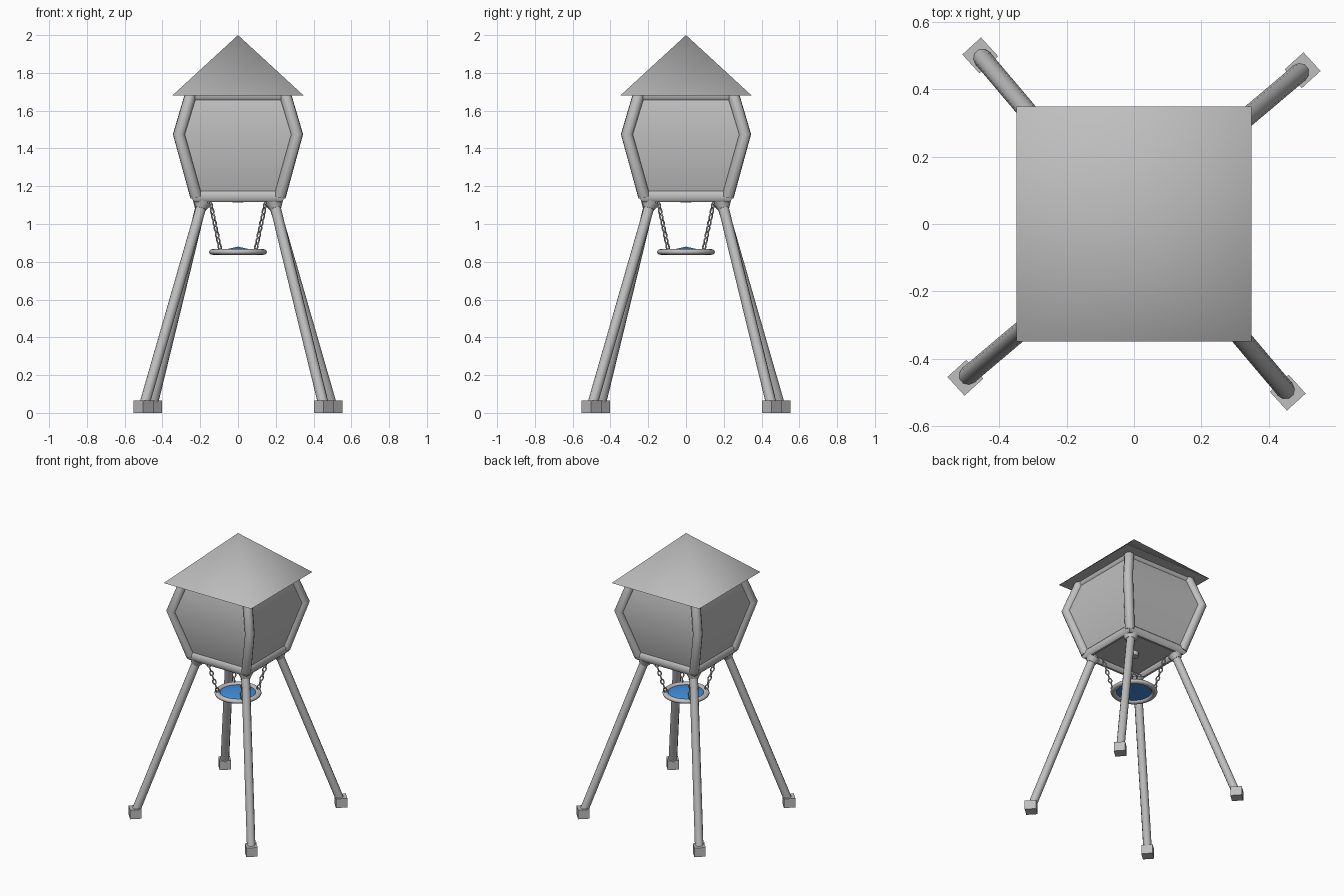
import bpy, bmesh, math
from mathutils import Vector, Matrix

if "Cube" in bpy.data.objects:
    bpy.data.objects.remove(bpy.data.objects["Cube"])


def material(name, rgb):
    m = bpy.data.materials.new(name)
    m.diffuse_color = (*rgb, 1)
    m.use_nodes = True
    m.node_tree.nodes["Principled BSDF"].inputs["Base Color"].default_value = m.diffuse_color
    return m


GRAY = material("plain gray", (0.52, 0.52, 0.52))
BLUE = material("blue", (0.055, 0.27, 0.72))


def finish(ob, name, mat=GRAY, angle=40):
    ob.name = name
    ob.data.materials.clear()
    ob.data.materials.append(mat)
    bpy.ops.object.select_all(action='DESELECT')
    ob.select_set(True)
    bpy.context.view_layer.objects.active = ob
    bpy.ops.object.shade_smooth_by_angle(angle=math.radians(angle))
    return ob


def from_bmesh(bm, name, mat=GRAY, angle=40):
    bmesh.ops.recalc_face_normals(bm, faces=bm.faces)
    me = bpy.data.meshes.new(name)
    bm.to_mesh(me)
    bm.free()
    ob = bpy.data.objects.new(name, me)
    bpy.context.collection.objects.link(ob)
    return finish(ob, name, mat, angle)


def tube(points, radius, name, closed=False):
    cu = bpy.data.curves.new(name, 'CURVE')
    cu.dimensions = '3D'
    cu.bevel_depth = radius
    cu.bevel_resolution = 3
    cu.use_fill_caps = True
    sp = cu.splines.new('POLY')
    sp.points.add(len(points) - 1)
    for p, co in zip(sp.points, points):
        p.co = (*co, 1)
    sp.use_cyclic_u = closed
    tmp = bpy.data.objects.new(name, cu)
    bpy.context.collection.objects.link(tmp)
    bpy.context.view_layer.update()
    me = bpy.data.meshes.new_from_object(
        tmp.evaluated_get(bpy.context.evaluated_depsgraph_get()))
    bpy.data.objects.remove(tmp)
    ob = bpy.data.objects.new(name, me)
    bpy.context.collection.objects.link(ob)
    return finish(ob, name)


def square(h, z):
    return [(-h, -h, z), (h, -h, z), (h, h, z), (-h, h, z)]


def loft(sections, name, angle):
    bm = bmesh.new()
    rings = [[bm.verts.new(c) for c in square(h, z)] for h, z in sections]
    for a, b in zip(rings, rings[1:]):
        for i in range(4):
            j = (i + 1) % 4
            bm.faces.new((a[i], a[j], b[j], b[i]))
    bm.faces.new(rings[0])
    if sections[-1][0] > 0:
        bm.faces.new(rings[-1])
    bmesh.ops.remove_doubles(bm, verts=bm.verts, dist=1e-5)
    return from_bmesh(bm, name, GRAY, angle)


# cabin: panelled body inside a rounded frame
PROFILE = [(0.222, 1.146), (0.313, 1.475), (0.250, 1.685)]
loft(PROFILE, "cabin_panels", 60)
tube(square(*PROFILE[0]), 0.032, "bottom_rail", True)
tube(square(*PROFILE[2]), 0.032, "top_rail", True)
for k in range(4):
    sx, sy, _ = square(1, 0)[k]
    tube([(sx * h, sy * h, z) for h, z in PROFILE], 0.032, f"corner_post_{k + 1}")

# pyramid roof, softly shaded
loft([(0.348, 1.68), (0, 2.0)], "roof", 89)

# outlet under the cabin floor
tube([(0, 0, 1.15), (0, 0, 1.115)], 0.03, "floor_outlet")

# legs with collars and square feet, repeated around the centre
for k in range(4):
    rot = Matrix.Rotation(k * math.pi / 2, 3, 'Z')
    top = rot @ Vector((0.183, 0.188, 1.13))
    foot = rot @ Vector((0.50, 0.456, 0.03))
    d = (foot - top).normalized()
    tube([top, foot], 0.028, f"leg_{k + 1}")
    bm = bmesh.new()
    c = top + d * 0.035
    bmesh.ops.create_cone(bm, cap_ends=True, segments=16, radius1=0.048, radius2=0.03,
                          depth=0.035, matrix=Matrix.Translation(c)
                          @ d.to_track_quat('Z', 'Y').to_matrix().to_4x4())
    from_bmesh(bm, f"leg_collar_{k + 1}")
    bm = bmesh.new()
    a = math.atan2(foot.y, foot.x)
    bmesh.ops.create_cube(bm, size=1, matrix=Matrix.Translation((foot.x, foot.y, 0.0325))
                          @ Matrix.Rotation(a, 4, 'Z')
                          @ Matrix.Diagonal((0.075, 0.075, 0.065, 1)))
    from_bmesh(bm, f"foot_{k + 1}")

# hanging tray: rim and blue shallow cone
bpy.ops.mesh.primitive_torus_add(major_segments=40, minor_segments=12,
                                 major_radius=0.134, minor_radius=0.019,
                                 location=(0, 0, 0.852))
rim = bpy.context.object
rim.scale.z = 0.8
finish(rim, "tray_rim")
bm = bmesh.new()
bmesh.ops.create_cone(bm, cap_ends=True, segments=40, radius1=0.128, radius2=0.0,
                      depth=0.028, matrix=Matrix.Translation((0, 0, 0.866)))
from_bmesh(bm, "tray_dish", BLUE)

# four chains of alternating oval links
LINKS = 8
for k in range(4):
    sx, sy, _ = square(1, 0)[k]
    a = Vector((sx * 0.147, sy * 0.147, 1.115))
    b = Vector((sx * 0.094, sy * 0.094, 0.865))
    step = (b - a) / LINKS
    q = step.to_track_quat('X', 'Z').to_matrix().to_4x4()
    bm = bmesh.new()
    for i in range(LINKS):
        mat = (Matrix.Translation(a + step * (i + 0.5)) @ q
               @ Matrix.Rotation(i * math.pi / 2, 4, 'X'))
        rings = []
        for s in range(16):
            t = s * math.tau / 16
            ring = []
            for m in range(6):
                u = m * math.tau / 6
                r = 0.0045 * math.cos(u)
                ring.append(bm.verts.new(mat @ Vector((
                    (0.0175 + r) * math.cos(t), (0.0105 + r) * math.sin(t),
                    0.0045 * math.sin(u)))))
            rings.append(ring)
        for s in range(16):
            p, n = rings[s], rings[(s + 1) % 16]
            for m in range(6):
                w = (m + 1) % 6
                bm.faces.new((p[m], n[m], n[w], p[w]))
    from_bmesh(bm, f"chain_{k + 1}", GRAY, 70)
